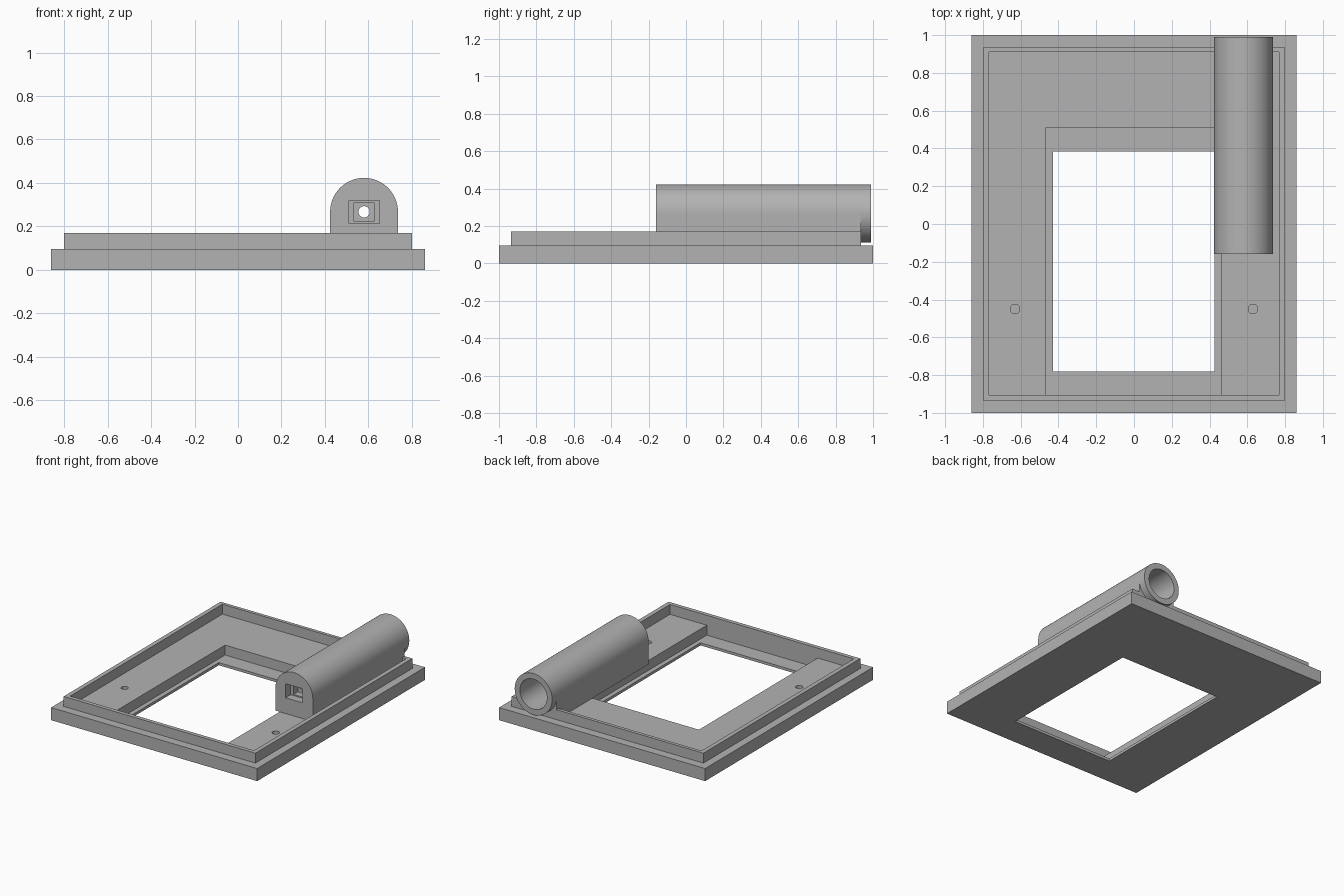
import bpy, bmesh, math
from mathutils import Vector

if "Cube" in bpy.data.objects:
    bpy.data.objects.remove(bpy.data.objects["Cube"])

grey = bpy.data.materials.new("plain grey")
grey.use_nodes = True
grey.diffuse_color = (0.45, 0.45, 0.45, 1)
grey.node_tree.nodes["Principled BSDF"].inputs["Base Color"].default_value = grey.diffuse_color


def prism(name, points, direction):
    """Extrude a closed outline of 3D points along a direction."""
    bm = bmesh.new()
    face = bm.faces.new([bm.verts.new(p) for p in points])
    new = bmesh.ops.extrude_face_region(bm, geom=[face])["geom"]
    bmesh.ops.translate(bm, vec=Vector(direction),
                        verts=[v for v in new if isinstance(v, bmesh.types.BMVert)])
    bmesh.ops.recalc_face_normals(bm, faces=bm.faces)
    mesh = bpy.data.meshes.new(name)
    bm.to_mesh(mesh)
    bm.free()
    mesh.materials.append(grey)
    obj = bpy.data.objects.new(name, mesh)
    bpy.context.collection.objects.link(obj)
    return obj


def box(name, x0, x1, y0, y1, z0, z1):
    return prism(name, [(x0, y0, z0), (x1, y0, z0), (x1, y1, z0), (x0, y1, z0)],
                 (0, 0, z1 - z0))


def arc(radius, sweep, steps):
    """Points of an arc about the tube axis, as x and z."""
    return [(AXIS_X + radius * math.cos(sweep * i / steps),
             AXIS_Z + radius * math.sin(sweep * i / steps)) for i in range(steps + 1)]


def rod(name, radius, y0, y1, steps=96):
    ring = arc(radius, 2 * math.pi, steps)[:-1]
    return prism(name, [(x, y0, z) for x, z in ring], (0, y1 - y0, 0))


def combine(target, tool, operation="DIFFERENCE", keep=False):
    mod = target.modifiers.new("combine", "BOOLEAN")
    mod.operation, mod.solver, mod.object = operation, "EXACT", tool
    bpy.context.view_layer.update()
    result = bpy.data.meshes.new_from_object(
        target.evaluated_get(bpy.context.evaluated_depsgraph_get()))
    target.modifiers.clear()
    target.data = result
    if not keep:
        bpy.data.objects.remove(tool)


AXIS_X, AXIS_Z, RADIUS = 0.58, 0.267, 0.156
FLOOR, FRONT, BACK = 0.095, -0.16, 0.935

# Stepped frame with a tray, a deeper recess and a window
frame = box("frame", -0.86, 0.86, -1, 1, 0, FLOOR)
combine(frame, box("rim", -0.80, 0.80, -0.935, BACK, 0.05, 0.17), "UNION")
combine(frame, box("tray", -0.767, 0.767, -0.905, 0.91, FLOOR, 0.3))
combine(frame, box("recess", -0.465, 0.46, -0.905, 0.51, 0.02, 0.3))
combine(frame, box("window", -0.43, 0.425, -0.78, 0.385, -0.1, 0.3))

# Blind screw holes
for side in (-1, 1):
    circle = [(side * 0.63 + 0.025 * math.cos(a * math.pi / 16),
               -0.45 + 0.025 * math.sin(a * math.pi / 16), 0.03) for a in range(32)]
    combine(frame, prism("screw_hole", circle, (0, 0, 0.2)))

# Round-topped housing, and the free tube end behind it
outline = arc(RADIUS, math.pi, 48) + [(AXIS_X - RADIUS, FLOOR), (AXIS_X + RADIUS, FLOOR)]
housing = prism("tube_housing", [(x, FRONT, z) for x, z in outline], (0, BACK - FRONT, 0))
tube_end = rod("tube_end", RADIUS, BACK, 0.99)

# Long bore, open at the back
bore = rod("bore", 0.113, -0.02, 1.2)
for part in (frame, housing, tube_end):
    combine(part, bore, keep=True)
bpy.data.objects.remove(bore)

# Stepped socket and small hole in the front wall
for half_x, half_z, depth in ((0.07, 0.053, 0.06), (0.046, 0.044, 0.11)):
    combine(housing, box("socket", AXIS_X - half_x, AXIS_X + half_x, FRONT - 0.1, FRONT + depth,
                         AXIS_Z - half_z, AXIS_Z + half_z))
combine(housing, rod("cable_hole", 0.026, FRONT - 0.1, 0.05, 32))
